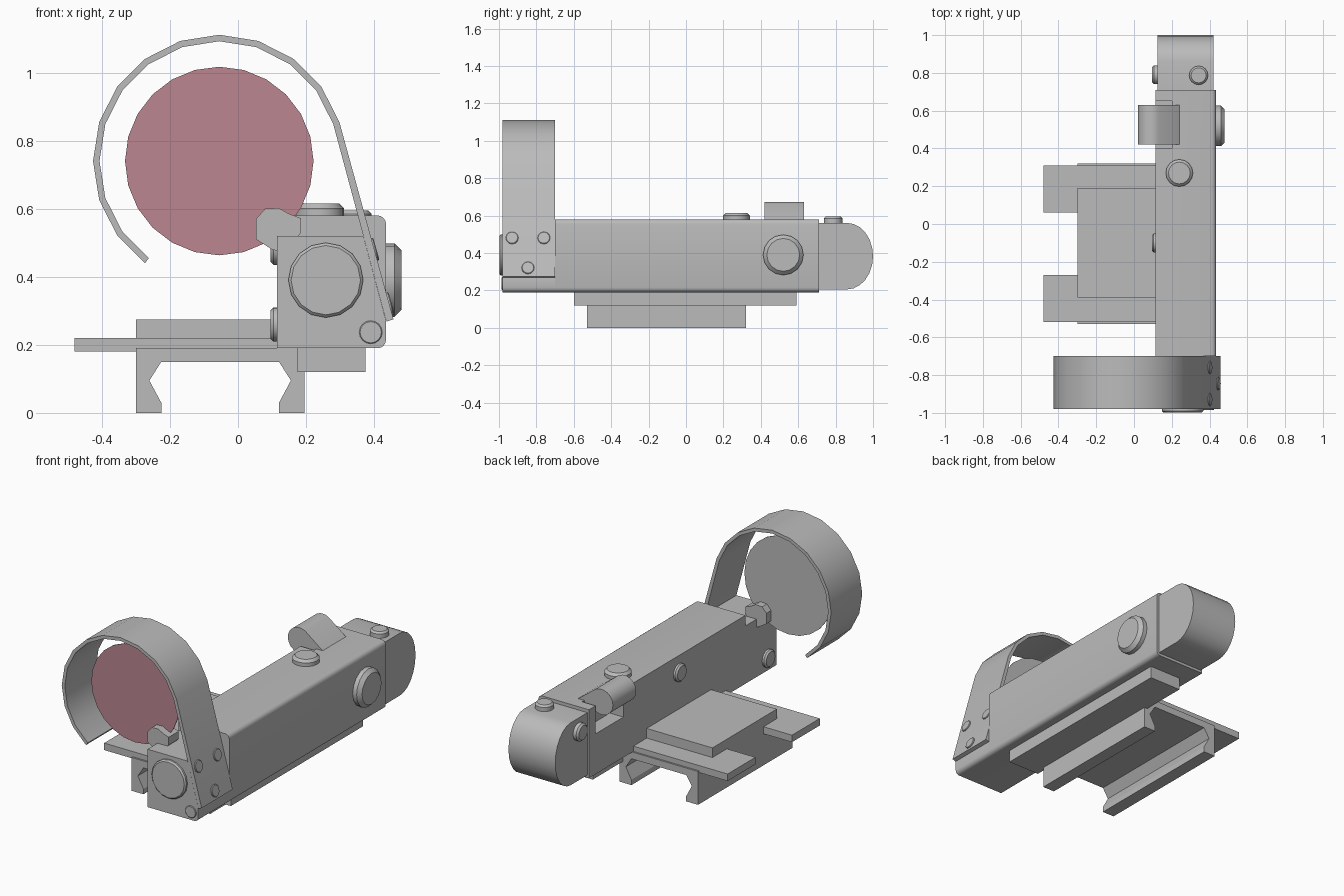
import bpy, bmesh, math
from mathutils import Vector

cube = bpy.data.objects.get("Cube")
if cube:
    bpy.data.objects.remove(cube, do_unlink=True)


def material(name, color):
    m = bpy.data.materials.new(name)
    m.use_nodes = True
    m.diffuse_color = color
    m.node_tree.nodes["Principled BSDF"].inputs["Base Color"].default_value = color
    return m


METAL = material("grey metal", (0.5, 0.5, 0.5, 1))
RED = material("red coated glass", (0.5, 0.24, 0.28, 1))


def finish(name, bm, smooth=True):
    bmesh.ops.recalc_face_normals(bm, faces=bm.faces)
    mesh = bpy.data.meshes.new(name)
    bm.to_mesh(mesh)
    bm.free()
    mesh.materials.append(METAL)
    ob = bpy.data.objects.new(name, mesh)
    bpy.context.collection.objects.link(ob)
    if smooth:
        bpy.ops.object.select_all(action='DESELECT')
        ob.select_set(True)
        bpy.context.view_layer.objects.active = ob
        bpy.ops.object.shade_smooth_by_angle(angle=math.radians(32))
    return ob


def prism(name, profile, start, end, axis="y", smooth=True):
    """Extrude an (x, z) profile along y, or a (y, z) profile along x."""
    bm = bmesh.new()
    place = (lambda p: (p[0], start, p[1])) if axis == "y" else (lambda p: (start, p[0], p[1]))
    face = bm.faces.new([bm.verts.new(place(p)) for p in profile])
    out = bmesh.ops.extrude_face_region(bm, geom=[face])
    step = Vector((0, end - start, 0)) if axis == "y" else Vector((end - start, 0, 0))
    bmesh.ops.translate(bm, vec=step, verts=[v for v in out["geom"] if isinstance(v, bmesh.types.BMVert)])
    return finish(name, bm, smooth)


def box(name, x0, x1, y0, y1, z0, z1):
    return prism(name, [(x0, z0), (x1, z0), (x1, z1), (x0, z1)], y0, y1, smooth=False)


def button(name, base, direction, radius, height, sides=16, sunk=0.015):
    """Round knob with a chamfered outer rim."""
    d = Vector(direction).normalized()
    turn = d.to_track_quat('Z', 'Y')
    chamfer = min(height * 0.45, radius * 0.2)
    rings = [(radius, -sunk), (radius, height - chamfer), (radius - chamfer, height)]
    bm = bmesh.new()
    loops = []
    for r, h in rings:
        loops.append([bm.verts.new(Vector(base) + turn @ Vector(
            (r * math.cos(math.tau * i / sides), r * math.sin(math.tau * i / sides), h)))
            for i in range(sides)])
    for low, high in zip(loops, loops[1:]):
        for i in range(sides):
            j = (i + 1) % sides
            bm.faces.new((low[i], low[j], high[j], high[i]))
    bm.faces.new(loops[0])
    bm.faces.new(loops[-1])
    return finish(name, bm)


def arc(cx, cz, rx, rz, first, last, steps):
    angles = [math.radians(first + (last - first) * i / steps) for i in range(steps + 1)]
    return [(cx + rx * math.cos(a), cz + rz * math.sin(a)) for a in angles]


# Main housing with rounded right-hand corners and a lever pocket
housing = prism("main_housing", [(0.115, 0.19)] + arc(0.41, 0.215, 0.025, 0.025, -90, 0, 4)
                + arc(0.41, 0.555, 0.025, 0.025, 0, 90, 4) + [(0.115, 0.58)], -0.70, 0.71)
cutter = box("lever_pocket_cutter", 0.05, 0.2, 0.4, 0.65, 0.42, 0.7)
cutter.hide_render = True
cutter.hide_viewport = True
cut = housing.modifiers.new("lever pocket", 'BOOLEAN')
cut.operation = 'DIFFERENCE'
cut.solver = 'EXACT'
cut.object = cutter

# Lower front block with the slanted side that carries the hood
prism("front_block", [(0.115, 0.19)] + arc(0.41, 0.215, 0.025, 0.025, -90, 0, 4)
      + [(0.435, 0.27), (0.368, 0.52), (0.115, 0.52)], -0.98, -0.70)

# Rounded battery cap
prism("battery_cap", [(0.70, 0.205)] + arc(0.86, 0.383, 0.14, 0.178, -90, 90, 12) + [(0.70, 0.561)],
      0.125, 0.42, axis="x")

# Curved hood running down into a straight strap
CX, CZ = -0.055, 0.74
outer = arc(CX, CZ, 0.371, 0.371, 18, 234, 12)
inner = arc(CX, CZ, 0.352, 0.352, 234, 18, 12)
prism("hood", [(0.457, 0.275)] + outer + inner + [(0.436, 0.268)], -0.98, -0.70)

# Lens, coated on its front only
lens = prism("lens", arc(CX, CZ, 0.277, 0.277, 90, 435, 23), -0.848, -0.843, smooth=False)
lens.data.materials.append(RED)
for p in lens.data.polygons:
    p.material_index = 1 if p.normal.y < -0.5 else 0

# Clip holding the lens
prism("lens_clip", [(0.053, 0.51), (0.053, 0.57), (0.08, 0.6), (0.12, 0.602), (0.15, 0.585),
                    (0.185, 0.572), (0.185, 0.53), (0.165, 0.5), (0.12, 0.475), (0.1, 0.48)],
      -0.89, -0.80)

# Teardrop release lever
prism("release_lever", [(0.24, 0.58)] + arc(0.093, 0.6, 0.073, 0.073, 60, 300, 12) + [(0.2, 0.5)],
      0.42, 0.63)

# Knobs and buttons
button("top_knob", (0.24, 0.27, 0.58), (0, 0, 1), 0.072, 0.035)
button("cap_top_button", (0.342, 0.787, 0.56), (0, 0, 1), 0.05, 0.035)
button("side_knob", (0.435, 0.52, 0.39), (1, 0, 0), 0.108, 0.045)
for label, x, y, z in (("cap", 0.125, 0.79, 0.485), ("middle", 0.115, -0.10, 0.485),
                       ("front", 0.115, -0.90, 0.26)):
    button(label + "_left_button", (x, y, z), (-1, 0, 0), 0.05, x - 0.095)
button("front_cap", (0.258, -0.98, 0.39), (0, -1, 0), 0.11, 0.018)
button("front_screw", (0.39, -0.98, 0.237), (0, -1, 0), 0.034, 0.006)

# Screws on the slanted strap
for i, (y, z) in enumerate(((-0.93, 0.48), (-0.76, 0.48), (-0.845, 0.32))):
    x = 0.457 - (z - 0.275) * 0.279
    button(f"strap_screw_{i + 1}", (x, y, z), (1, 0, 0.279), 0.034, 0.007, 12, 0.01)

# Base block and mounting plates
box("base_block", 0.175, 0.375, -0.6, 0.59, 0.12, 0.195)
box("upper_plate", -0.3, 0.12, -0.39, 0.19, 0.185, 0.275)
for label, y in (("front", -0.52), ("back", 0.06)):
    box(label + "_tab", -0.48, 0.12, y, y + 0.25, 0.18, 0.22)

# Rail clamp, a channel with mirrored hooked legs
MID, HALF = -0.0525, 0.2475
leg = [(HALF, 0.19), (HALF, 0), (0.173, 0), (0.173, 0.03), (0.208, 0.095), (0.173, 0.15)]
prism("rail_clamp", [(MID + x, z) for x, z in leg] + [(MID - x, z) for x, z in reversed(leg)],
      -0.53, 0.32, smooth=False)
